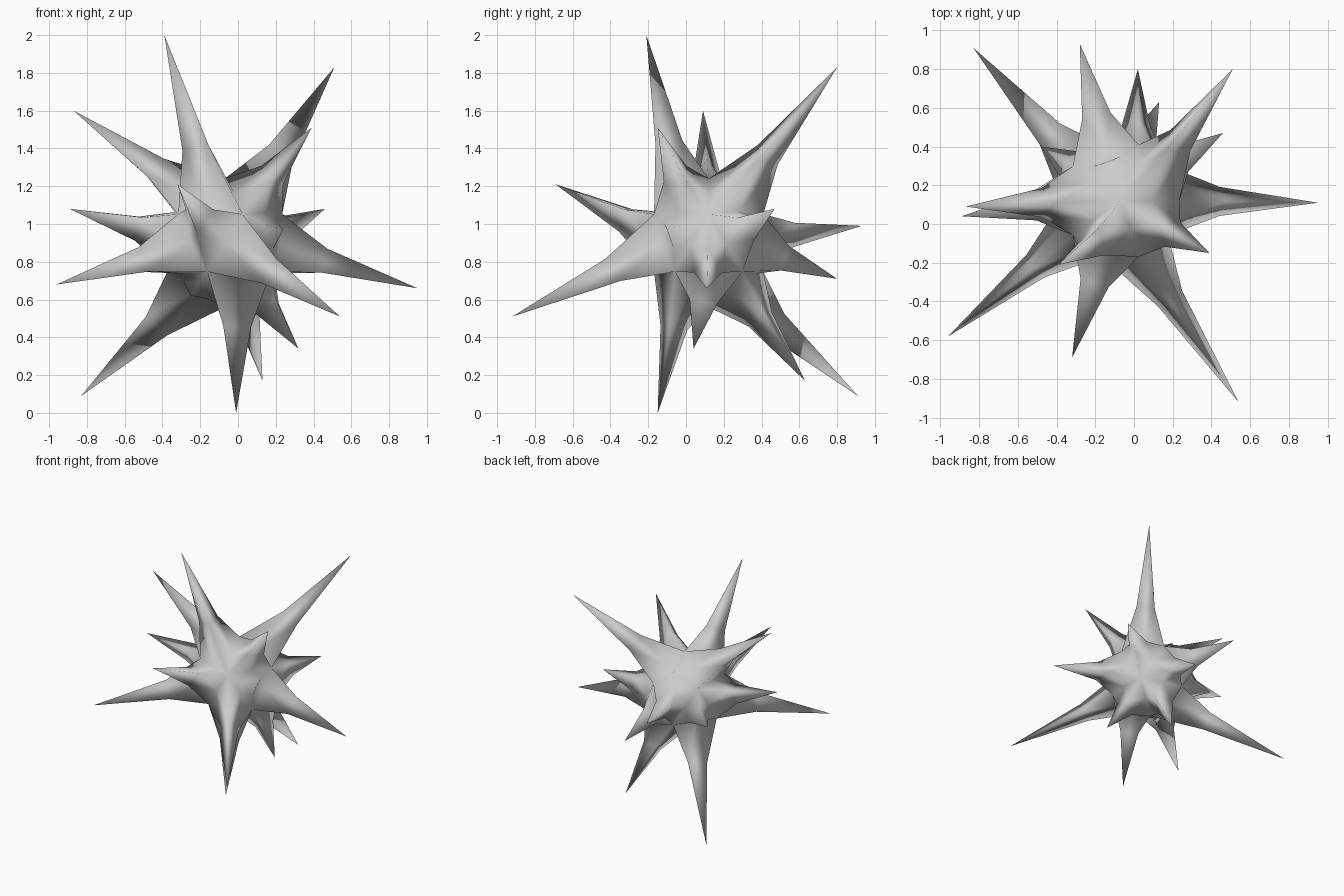
import bpy, bmesh
from mathutils import Vector

if "Cube" in bpy.data.objects:
    bpy.data.objects.remove(bpy.data.objects["Cube"])

CENTRE = Vector((-0.07, 0.12, 0.90))
RADIUS = 0.34
BEND, WAIST = 0.34, 0.42   # where each spike narrows, and how much

# spike tips, one for every face of the icosahedral core
TIPS = [Vector(t) for t in [
    # upper ring
    (-0.39, -0.21, 2.0), (-0.87, 0.09, 1.60), (0.51, 0.80, 1.83),
    (0.39, -0.15, 1.51), (-0.14, 0.32, 1.18),
    # upper middle ring
    (0.46, 0.47, 1.08), (-0.89, 0.04, 1.08), (-0.32, -0.69, 1.21),
    (-0.28, 0.93, 0.99), (0.24, -0.10, 0.97),
    # lower middle ring
    (-0.96, -0.58, 0.68), (0.95, 0.11, 0.66), (0.54, -0.92, 0.51),
    (0.02, 0.80, 0.71), (-0.48, 0.40, 0.81),
    # bottom ring
    (-0.83, 0.91, 0.09), (-0.01, -0.15, 0.0), (0.13, 0.63, 0.17),
    (0.32, 0.04, 0.34), (-0.25, -0.01, 0.62)]]

# core with edge midpoints slightly rounded out
core = bmesh.new()
bmesh.ops.create_icosphere(core, subdivisions=1, radius=RADIUS)
core.normal_update()
bm = bmesh.new()
corner = {v: bm.verts.new(CENTRE + v.co) for v in core.verts}
middle = {}
for e in core.edges:
    m = (e.verts[0].co + e.verts[1].co) / 2
    middle[e] = bm.verts.new(CENTRE + m.normalized() * 0.31)

# each core face becomes a three-sided spike with a narrow waist
for tip in TIPS:
    d = (tip - CENTRE).normalized()
    face = max(core.faces, key=lambda f: f.normal.dot(d))
    base = CENTRE + face.calc_center_median()
    end = bm.verts.new(tip)
    loops = list(face.loops)
    axis = (tip - base).normalized()
    waist = []
    for l in loops:
        off = l.vert.co + CENTRE - base
        side = (off - axis * off.dot(axis)).normalized() * off.length
        waist.append(bm.verts.new(base.lerp(tip, BEND) + side * WAIST))
    for i, l in enumerate(loops):
        j = (i + 1) % 3
        a, b, m = corner[l.vert], corner[loops[j].vert], middle[l.edge]
        bm.faces.new((a, m, waist[i]))
        bm.faces.new((m, b, waist[j]))
        bm.faces.new((m, waist[j], waist[i]))
        bm.faces.new((waist[i], waist[j], end))

bmesh.ops.recalc_face_normals(bm, faces=bm.faces[:])
for f in bm.faces:
    f.smooth = True
mesh = bpy.data.meshes.new("spiky_ball")
bm.to_mesh(mesh)
bm.free()
core.free()
bpy.context.collection.objects.link(bpy.data.objects.new("spiky_ball", mesh))
